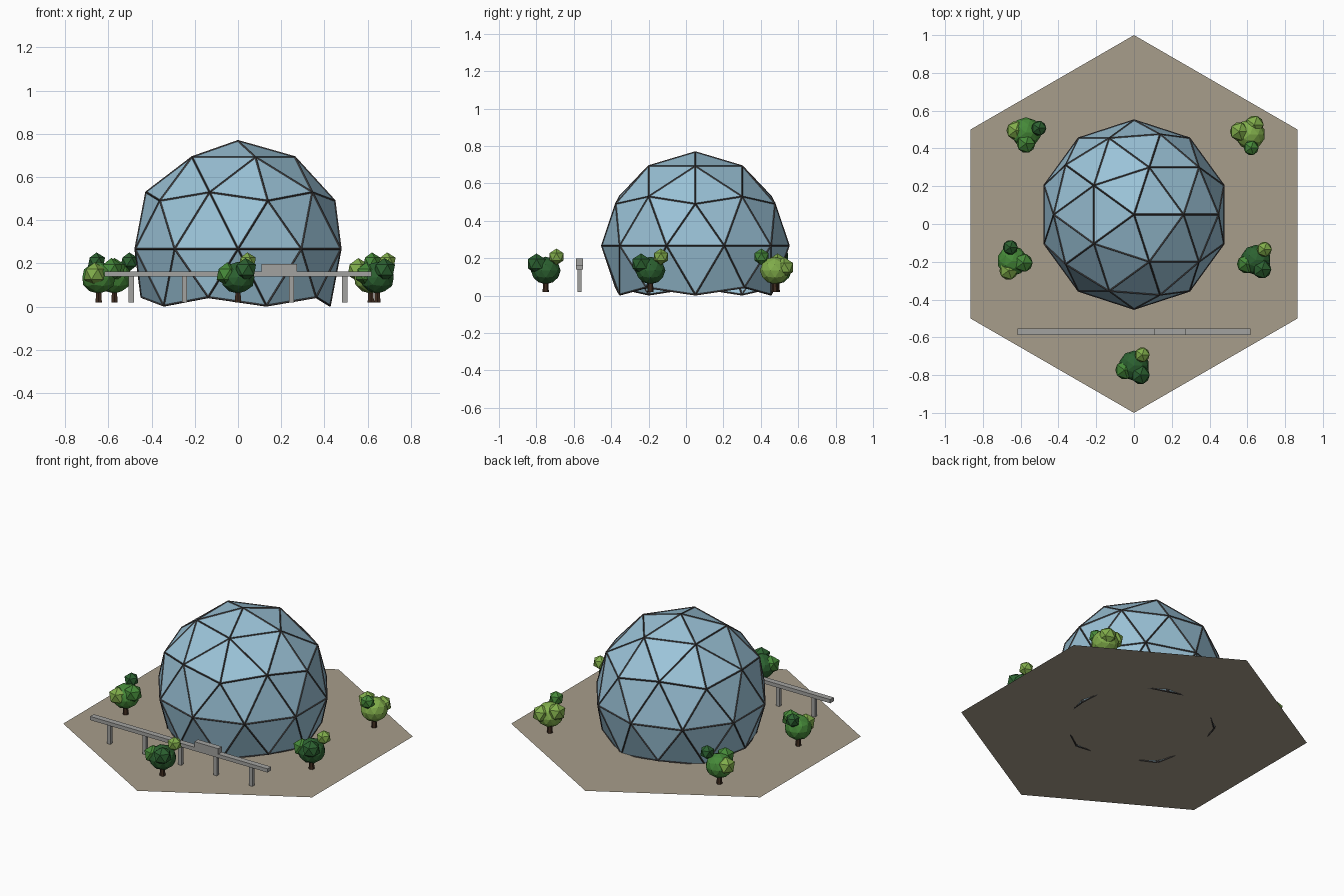
import bpy
import bmesh
import math
from mathutils import Matrix, Vector

cube = bpy.data.objects.get("Cube")
if cube:
    bpy.data.objects.remove(cube, do_unlink=True)


def material(name, r, g, b):
    mat = bpy.data.materials.new(name)
    mat.use_nodes = True
    mat.diffuse_color = (r, g, b, 1)
    mat.node_tree.nodes["Principled BSDF"].inputs["Base Color"].default_value = (r, g, b, 1)
    return mat


glass = material("pale blue glass", 0.33, 0.55, 0.69)
steel = material("dark strut", 0.06, 0.055, 0.055)
sand = material("tan ground", 0.39, 0.34, 0.26)
stone = material("grey rail", 0.36, 0.36, 0.35)
bark = material("brown bark", 0.05, 0.025, 0.014)
dark = material("dark green leaf", 0.025, 0.12, 0.03)
mid = material("mid green leaf", 0.06, 0.25, 0.04)
light = material("light green leaf", 0.22, 0.42, 0.07)

GROUND = 0.02


def finish(name, bm, mat, location=(0, 0, 0)):
    mesh = bpy.data.meshes.new(name)
    bm.to_mesh(mesh)
    bm.free()
    mesh.materials.append(mat)
    obj = bpy.data.objects.new(name, mesh)
    obj.location = location
    bpy.context.collection.objects.link(obj)
    return obj


def box(name, x, y, z, mat):
    """Box from three (low, high) ranges."""
    bm = bmesh.new()
    size = Vector(b - a for a, b in (x, y, z))
    centre = Vector((a + b) / 2 for a, b in (x, y, z))
    bmesh.ops.create_cube(bm, size=1, matrix=Matrix.Diagonal(size).to_4x4())
    return finish(name, bm, mat, centre)


def ball(name, location, radius, detail, mat, squash=1.0):
    bm = bmesh.new()
    bmesh.ops.create_icosphere(bm, subdivisions=detail, radius=radius)
    bmesh.ops.scale(bm, vec=(1, 1, squash), verts=bm.verts)
    return finish(name, bm, mat, location)


# Hexagonal ground sheet
bm = bmesh.new()
bmesh.ops.create_circle(bm, cap_ends=True, segments=6, radius=1)
if max(v.co.x for v in bm.verts) > 0.95:
    bmesh.ops.rotate(bm, verts=bm.verts, matrix=Matrix.Rotation(math.pi / 6, 3, "Z"))
finish("ground", bm, sand, (0, 0, GROUND - 0.003))


# Geodesic dome with an open base, plus struts along its edges
def dome(name, mat):
    bm = bmesh.new()
    bmesh.ops.create_icosphere(bm, subdivisions=2, radius=0.5)
    base = [f for f in bm.faces if f.calc_center_median().z < -0.28]
    bmesh.ops.delete(bm, geom=base, context="FACES")
    return finish(name, bm, mat, (0, 0.05, 0.267))


dome("dome_panels", glass)
struts = dome("dome_struts", steel)
wire = struts.modifiers.new("struts", "WIREFRAME")
wire.thickness = 0.009
wire.offset = 0
wire.use_even_offset = True
wire.use_boundary = True

# Raised rail on posts, with a car resting on it
RAIL_Y = -0.57
for i in range(5):
    x = (i - 2) * 0.247
    box(f"rail_post_{i + 1}", (x - 0.012, x + 0.012), (RAIL_Y - 0.011, RAIL_Y + 0.011),
        (GROUND, 0.145), stone)
box("rail_beam", (-0.617, 0.617), (RAIL_Y - 0.018, RAIL_Y + 0.018), (0.14, 0.163), stone)
box("rail_car", (0.108, 0.274), (RAIL_Y - 0.018, RAIL_Y + 0.018), (0.163, 0.198), stone)


# Trees: one layout, turned and recoloured for each spot
def tree(name, x, y, turn, main, top, side, low):
    bm = bmesh.new()
    bmesh.ops.create_cone(bm, cap_ends=True, segments=6, radius1=0.017, radius2=0.011,
                          depth=0.08)
    finish(name + "_trunk", bm, bark, (x, y, GROUND + 0.04))
    ball(name + "_crown", (x, y, 0.134), 0.08, 2, main, 0.92)
    clumps = (("top", 0, 0.072, 0.207, 0.044, top),
              ("side", -108, 0.06, 0.17, 0.055, side),
              ("low", 152, 0.055, 0.15, 0.055, low))
    for part, angle, reach, z, radius, mat in clumps:
        a = math.radians(turn + angle)
        ball(f"{name}_{part}_clump", (x + reach * math.cos(a), y + reach * math.sin(a), z),
             radius, 1, mat)


tree("front_tree", 0, -0.75, 53, dark, light, dark, mid)
tree("front_right_tree", -0.645, -0.195, 98, mid, dark, mid, light)
tree("front_left_tree", 0.645, -0.19, 51, dark, light, dark, mid)
tree("back_left_tree", 0.615, 0.475, -86, light, mid, light, light)
tree("back_right_tree", -0.572, 0.485, 18, mid, dark, mid, light)
